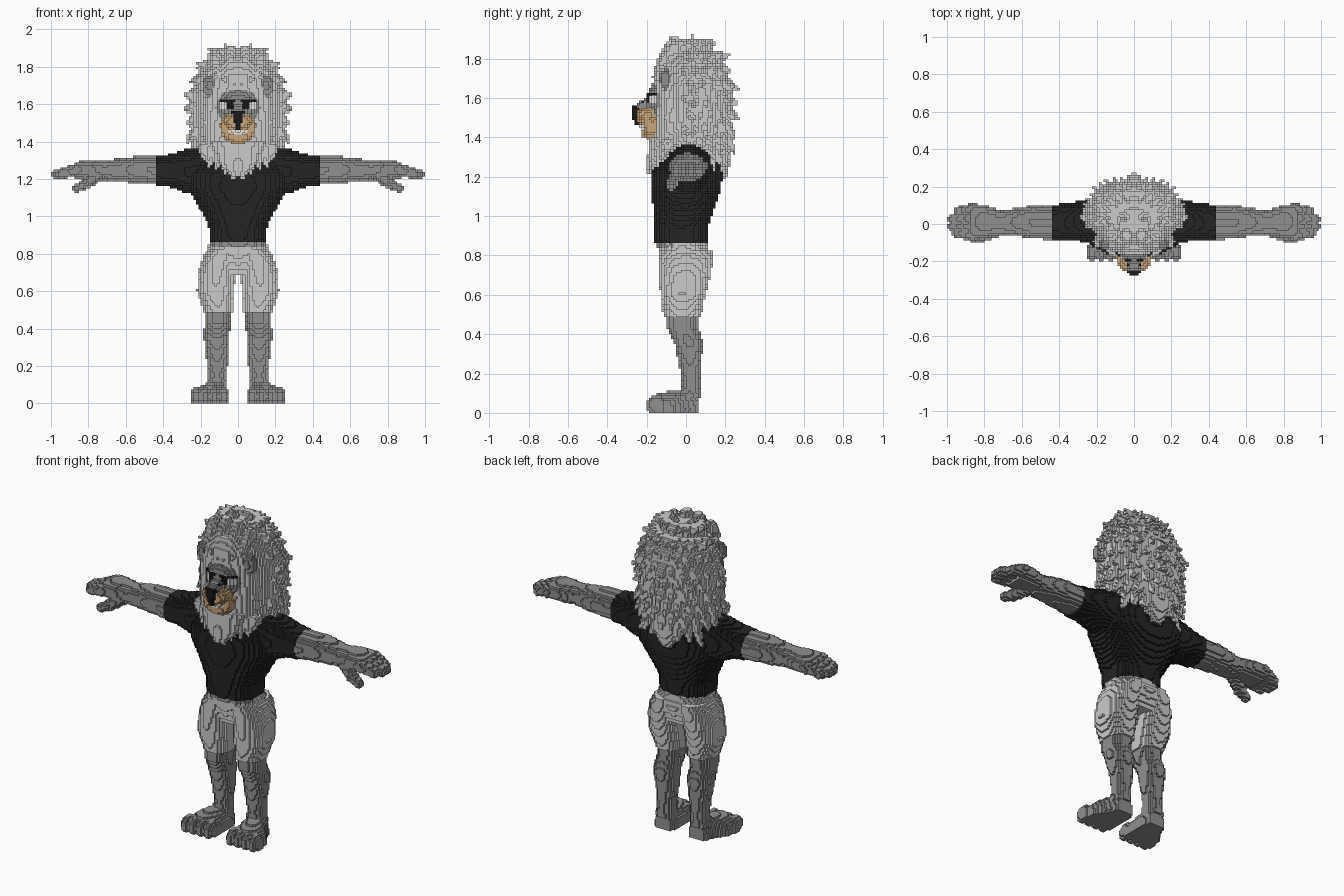
import bpy, bmesh, math, random
from mathutils import Vector

random.seed(4)
V = 0.0125          # edge length of one block
cells = {}          # block index -> part name

if "Cube" in bpy.data.objects:
    bpy.data.objects.remove(bpy.data.objects["Cube"], do_unlink=True)


# ---------- block sculpting helpers (everything is mirrored over x) ----------
def fill(part, lo, hi, inside):
    """Fill all blocks whose centre passes the test, on both sides."""
    spans = [range(math.floor(a / V), math.ceil(b / V) + 1) for a, b in zip(lo, hi)]
    for i in spans[0]:
        for j in spans[1]:
            for k in spans[2]:
                if k >= 0 and inside(((i + .5) * V, (j + .5) * V, (k + .5) * V)):
                    cells[(i, j, k)] = part
                    cells[(-1 - i, j, k)] = part


def blob(part, c, r):
    fill(part, [a - b for a, b in zip(c, r)], [a + b for a, b in zip(c, r)],
         lambda p: sum(((p[n] - c[n]) / r[n]) ** 2 for n in range(3)) <= 1)


def tube(part, axis, sections, power=2.2):
    """Loft of ellipses; each section is (position, centre a, centre b, radius a, radius b)."""
    a, b = [n for n in range(3) if n != axis]
    lo, hi = [0] * 3, [0] * 3
    lo[axis], hi[axis] = sections[0][0], sections[-1][0]
    for n, m in ((a, 1), (b, 2)):
        lo[n] = min(s[m] - s[m + 2] for s in sections)
        hi[n] = max(s[m] + s[m + 2] for s in sections)

    def inside(p):
        for s, e in zip(sections, sections[1:]):
            if s[0] <= p[axis] <= e[0]:
                f = (p[axis] - s[0]) / (e[0] - s[0])
                ca, cb, ra, rb = (u + (v - u) * f for u, v in zip(s[1:], e[1:]))
                return abs((p[a] - ca) / ra) ** power + abs((p[b] - cb) / rb) ** power <= 1
        return False
    fill(part, lo, hi, inside)


def lock(part, p0, p1, r0, r1):
    """Tapered capsule for fingers and tufts of hair."""
    p0, p1 = Vector(p0), Vector(p1)
    d = p1 - p0

    def inside(p):
        q = Vector(p) - p0
        f = max(0, min(1, q.dot(d) / d.length_squared))
        return (q - d * f).length <= r0 + (r1 - r0) * f
    r = max(r0, r1)
    fill(part, [min(u, v) - r for u, v in zip(p0, p1)],
         [max(u, v) + r for u, v in zip(p0, p1)], inside)


def paint_front(part, x0, x1, z0, z1):
    """Recolour the frontmost blocks of a mirrored rectangle."""
    for i in range(round(x0 / V), round(x1 / V)):
        for k in range(round(z0 / V), round(z1 / V)):
            column = [j for j in range(-24, 0) if (i, j, k) in cells]
            if column:
                cells[(i, column[0], k)] = part
                cells[(-1 - i, column[0], k)] = part


# ---------- legs and feet ----------
tube("foot", 1, [(-.15, .15, .02, .1, .075), (-.08, .145, .02, .095, .09),
                 (0, .12, .02, .07, .1), (.065, .11, .02, .05, .07)])
for x in (.078, .128, .178, .224):
    blob("foot", (x, -.15, .04), (.028, .053, .05))
tube("lower_leg", 2, [(.08, .115, .02, .058, .052), (.15, .112, .025, .05, .045),
                      (.25, .11, .02, .06, .055), (.36, .115, .015, .07, .075),
                      (.43, .11, -.02, .068, .08), (.5, .105, -.02, .072, .085)])

# ---------- shorts ----------
tube("shorts", 2, [(.49, .105, -.02, .078, .095), (.6, .12, -.015, .1, .115),
                   (.7, .115, -.005, .098, .13), (.78, .1, 0, .09, .14),
                   (.83, .08, 0, .08, .135)])
tube("shorts", 2, [(.69, 0, 0, .16, .1), (.79, 0, 0, .18, .135), (.8625, 0, -.022, .15, .128)])
paint_front("waist", 0, .15, .8375, .8625)

# ---------- arms and hands ----------
tube("arm", 0, [(.42, .005, 1.245, .09, .075), (.55, .01, 1.25, .088, .07),
                (.62, .01, 1.247, .075, .065), (.72, .005, 1.245, .065, .052)])
tube("hand", 0, [(.7, .008, 1.245, .062, .052), (.8, .012, 1.25, .09, .052),
                 (.88, .012, 1.245, .098, .045)])
for y, tip in ((-.06, .95), (-.013, .974), (.034, .972), (.082, .94)):
    lock("hand", (.86, y, 1.252), (tip, y * .8, 1.225), .03, .025)
lock("hand", (.75, -.04, 1.22), (.81, -.065, 1.175), .035, .03)
lock("hand", (.81, -.065, 1.175), (.865, -.075, 1.15), .03, .022)

# ---------- shirt ----------
tube("shirt", 2, [(.8625, 0, -.025, .152, .132), (.95, 0, -.025, .157, .138),
                  (1.05, 0, -.01, .21, .158), (1.15, 0, .002, .27, .178),
                  (1.23, 0, .006, .28, .178), (1.32, 0, .025, .24, .135),
                  (1.365, 0, .03, .2, .07)], 2.4)
tube("shirt", 0, [(.12, .02, 1.25, .12, .112), (.27, .015, 1.24, .11, .12),
                  (.36, .01, 1.245, .1, .088), (.4375, .006, 1.245, .096, .08)])

# ---------- mane core, front wedge, beard and back point ----------
core = [(1.28, 0, .04, .17, .13), (1.38, 0, .045, .23, .165), (1.5, 0, .05, .245, .17),
        (1.65, 0, .055, .25, .17), (1.76, 0, .04, .205, .165), (1.83, 0, .02, .15, .13),
        (1.875, 0, .01, .09, .08)]
tube("mane", 2, core)
tube("mane", 2, [(1.3, 0, -.08, .16, .1), (1.5, 0, -.06, .2, .1), (1.68, 0, -.06, .18, .1),
                 (1.76, 0, -.06, .15, .1), (1.83, 0, -.05, .1, .08)])
tube("mane", 2, [(1.21, 0, -.17, .03, .025), (1.28, 0, -.145, .1, .05),
                 (1.4, 0, -.11, .16, .08)])
tube("mane", 2, [(1.19, 0, .175, .03, .03), (1.3, 0, .16, .11, .07), (1.42, 0, .12, .2, .1)])

# Hanging locks along the beard, then spikes around the outline
for x, z in ((.025, 1.2), (.07, 1.23), (.115, 1.25), (.155, 1.27), (.185, 1.31)):
    lock("mane", (x, -.13 + x * .2, 1.36), (x, -.185 + x * .4, z), .035, .008)
for x, z in ((.07, 1.915), (.155, 1.865), (.215, 1.79), (.245, 1.73), (.29, 1.65),
             (.285, 1.57), (.275, 1.49), (.26, 1.41), (.21, 1.33)):
    lock("mane", (x * .75, .04, 1.58 + (z - 1.58) * .8), (x, .03, z), .045, .006)


# Rows of tufts over the sides, back and crown
def core_at(z):
    for s, e in zip(core, core[1:]):
        if s[0] <= z <= e[0]:
            f = (z - s[0]) / (e[0] - s[0])
            return [u + (v - u) * f for u, v in zip(s[2:], e[2:])]


for row in range(9):
    z = 1.33 + row * .065
    cy, rx, ry = core_at(z)
    for n in range(7):
        ang = math.radians(-18 + n * 17 + (row % 2) * 8)
        c, s = math.cos(ang), math.sin(ang)
        out = random.uniform(.02, .045)
        lift = (z - 1.62) * .25 - random.uniform(0, .03)
        lock("mane", (c * rx * .88, cy + s * ry * .88, z + .02),
             (c * (rx + out), cy + s * (ry + out), z + lift), .034, .006)

# Swept fringe over the forehead
for x, y, z in ((.02, -.155, 1.71), (.07, -.15, 1.73), (.12, -.13, 1.77), (.04, -.13, 1.8)):
    lock("mane", (x, y + .07, z + .08), (x, y, z), .035, .015)

# ---------- head ----------
blob("ear", (.15, -.105, 1.695), (.042, .03, .055))
blob("face", (0, -.1, 1.585), (.125, .102, .115))
blob("muzzle", (0, -.195, 1.508), (.088, .065, .05))
blob("muzzle", (0, -.18, 1.425), (.075, .052, .036))
tube("muzzle", 2, [(1.42, .065, -.17, .025, .04), (1.5, .07, -.17, .025, .05)])
blob("teeth", (0, -.18, 1.455), (.055, .053, .022))
tube("face", 1, [(-.25, 0, 1.553, .03, .025), (-.15, 0, 1.575, .06, .05)])
tube("nose", 2, [(1.46, 0, -.25, .01, .016), (1.52, 0, -.257, .025, .018),
                 (1.5625, 0, -.257, .034, .019)])
paint_front("eye_white", .0625, .1, 1.575, 1.6125)
paint_front("pupil", .025, .0625, 1.575, 1.6125)
paint_front("eyebrow", .0125, .1, 1.6125, 1.625)


# ---------- materials ----------
def material(name, rgb):
    m = bpy.data.materials.new(name)
    m.use_nodes = True
    m.diffuse_color = (*rgb, 1)
    m.node_tree.nodes["Principled BSDF"].inputs["Base Color"].default_value = (*rgb, 1)
    return m


fur = material("grey_fur", (.28, .28, .28))
hair = material("pale_hair", (.6, .6, .6))
cloth = material("pale_cloth", (.6, .6, .6))
black = material("black_cloth", (.018, .018, .018))
tan = material("tan_muzzle", (.58, .38, .19))
white = material("white", (.88, .88, .88))
dark = material("black_detail", (.01, .01, .01))
colour = {"mane": hair, "shorts": cloth, "shirt": black, "muzzle": tan, "teeth": white,
          "eye_white": white, "nose": dark, "pupil": dark, "eyebrow": dark}
paired = {"foot", "lower_leg", "arm", "hand", "ear", "eye_white", "pupil", "eyebrow"}

# ---------- turn the blocks into one mesh per part ----------
groups = {}
for cell, part in cells.items():
    side = ("left_" if cell[0] >= 0 else "right_") if part in paired else ""
    groups.setdefault((side + part, part), []).append(cell)

for (name, part), members in groups.items():
    bm = bmesh.new()
    corners = {}
    for cell in members:
        for axis in range(3):
            u, v = (axis + 1) % 3, (axis + 2) % 3
            for step in (0, 1):
                beside = list(cell)
                beside[axis] += 2 * step - 1
                if tuple(beside) in cells:
                    continue
                quad = []
                for du, dv in ((0, 0), (1, 0), (1, 1), (0, 1)):
                    q = list(cell)
                    q[axis] += step
                    q[u] += du
                    q[v] += dv
                    q = tuple(q)
                    if q not in corners:
                        corners[q] = bm.verts.new([n * V for n in q])
                    quad.append(corners[q])
                bm.faces.new(quad if step else quad[::-1])
    mesh = bpy.data.meshes.new(name)
    bm.to_mesh(mesh)
    bm.free()
    mesh.materials.append(colour.get(part, fur))
    bpy.context.collection.objects.link(bpy.data.objects.new(name, mesh))
